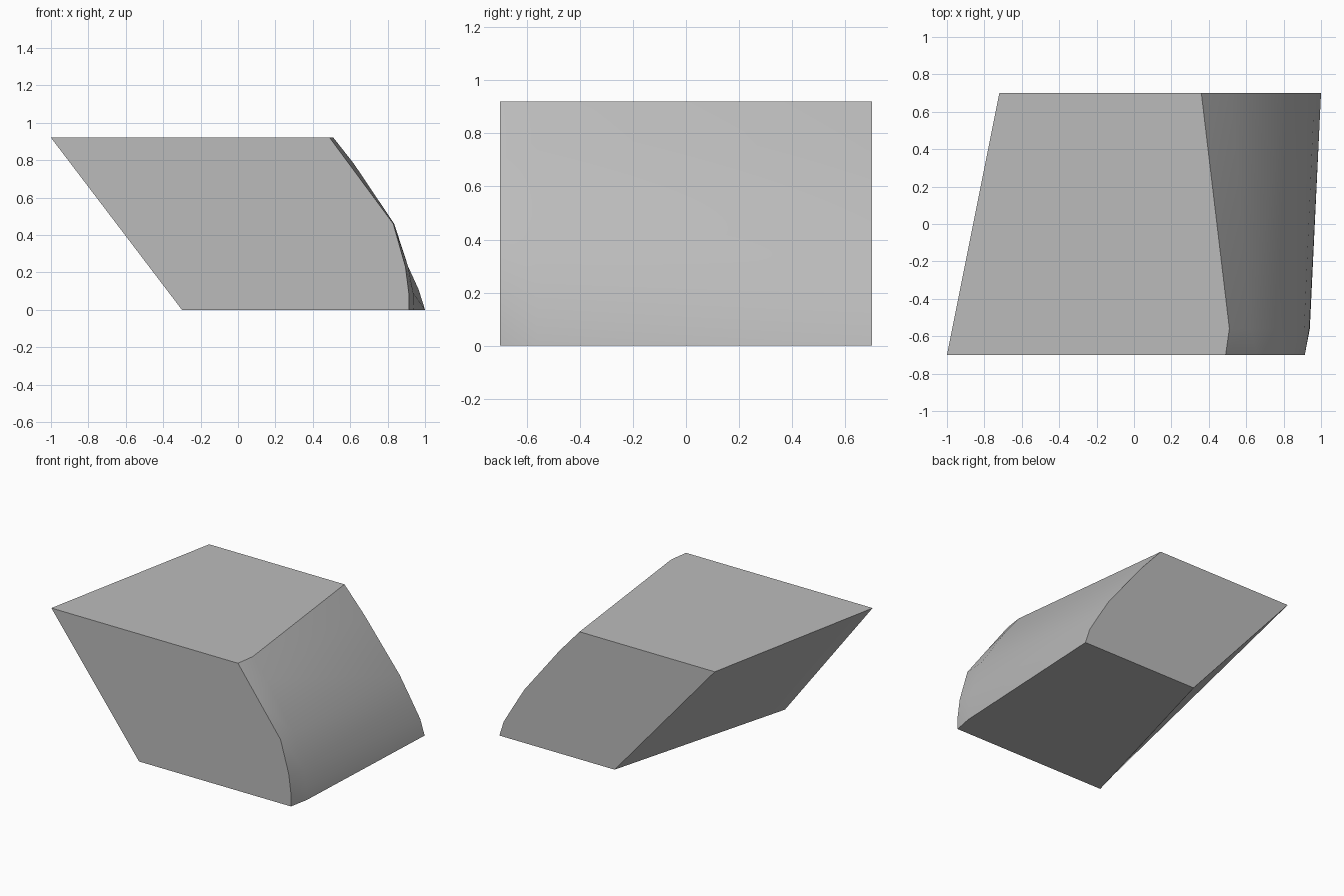
import bpy
import bmesh

cube = bpy.data.objects.get("Cube")
if cube:
    bpy.data.objects.remove(cube, do_unlink=True)

HEIGHT = 0.92

# Plain grey material
grey = bpy.data.materials.new("plain_grey")
grey.use_nodes = True
colour = (0.5, 0.5, 0.5, 1)
grey.diffuse_color = colour
grey.node_tree.nodes["Principled BSDF"].inputs["Base Color"].default_value = colour

# Cross-sections: depth, left edge x at top and bottom, curved side from top to bottom
sections = [
    (-0.7, -1.0, -0.3, [(0.49, HEIGHT), (0.66, 0.69), (0.83, 0.46), (0.895, 0.23), (0.913, 0.09), (0.913, 0)]),
    (-0.56, -0.972, -0.262, [(0.51, HEIGHT), (0.62, 0.78), (0.835, 0.46), (0.91, 0.23), (0.937, 0.09), (0.94, 0)]),
    (0.7, -0.72, 0.08, [(0.36, HEIGHT), (0.52, 0.74), (0.8, 0.385), (0.885, 0.245), (0.965, 0.11), (1.0, 0)]),
]

# Loft the slanted block through its sections
bm = bmesh.new()
rings = []
for y, left_top, left_bottom, curve in sections:
    outline = [(left_bottom, 0), (left_top, HEIGHT)] + curve
    rings.append([bm.verts.new((x, y, z)) for x, z in outline])
for near, far in zip(rings, rings[1:]):
    for i in range(len(near)):
        j = (i + 1) % len(near)
        bm.faces.new((near[i], near[j], far[j], far[i]))

# Close the front and back
bm.faces.new(rings[0])
bm.faces.new(rings[-1])
bmesh.ops.recalc_face_normals(bm, faces=bm.faces)

mesh = bpy.data.meshes.new("slanted_block")
bm.to_mesh(mesh)
bm.free()
mesh.materials.append(grey)
block = bpy.data.objects.new("slanted_block", mesh)
bpy.context.collection.objects.link(block)

# Smooth the curved side and keep the outline edges crisp
bpy.ops.object.select_all(action='DESELECT')
block.select_set(True)
bpy.context.view_layer.objects.active = block
bpy.ops.object.shade_smooth_by_angle(angle=0.6)
